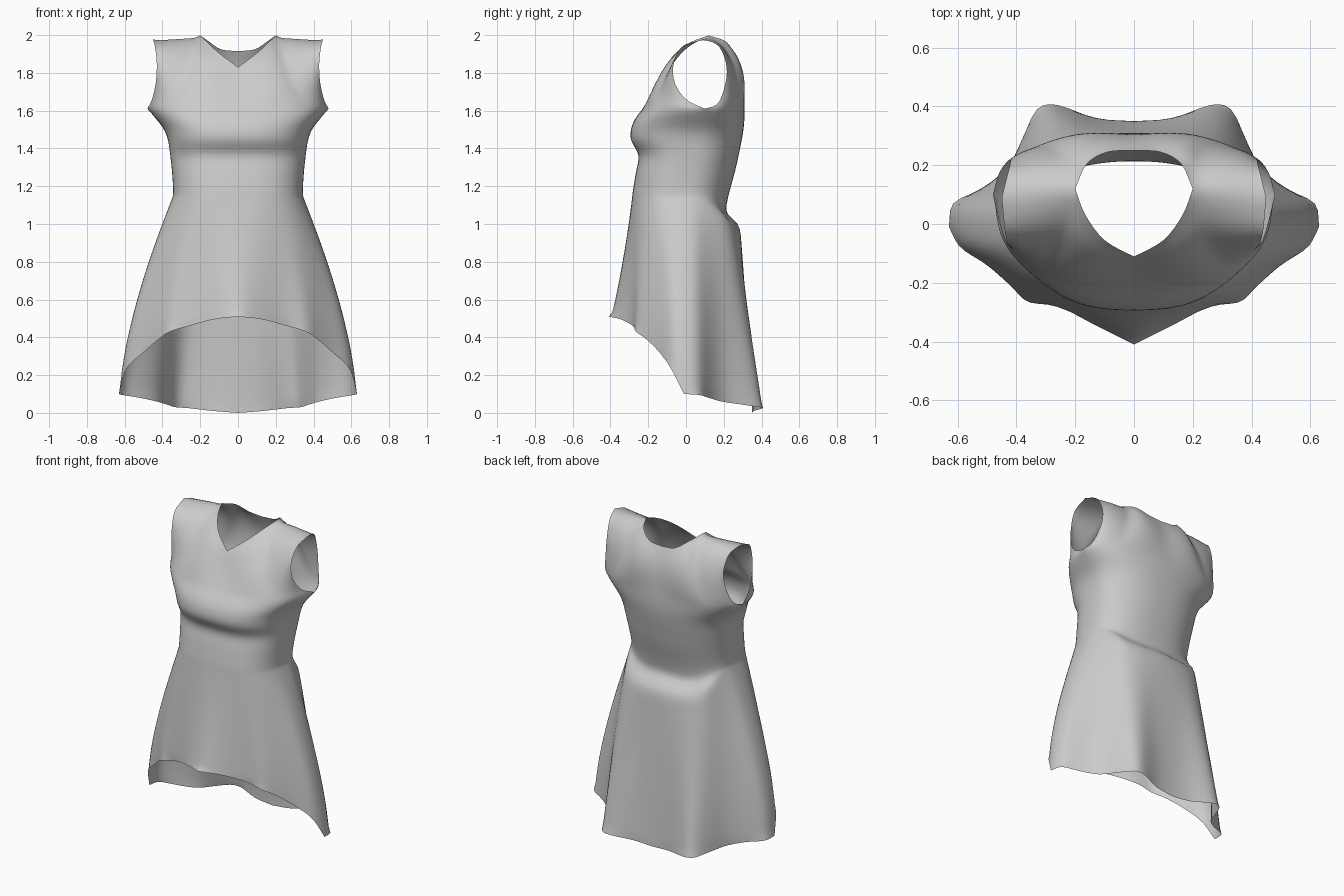
import bpy, bmesh, math
from mathutils import Vector

if "Cube" in bpy.data.objects:
    bpy.data.objects.remove(bpy.data.objects["Cube"])

N = 24            # columns per quarter (front half / back half)


def spline(pts, t):
    """Catmull-Rom through pts, t in 0..1"""
    pts = [Vector(p) for p in pts]
    n = len(pts) - 1
    f = min(max(t, 0), 1) * n
    i = min(int(f), n - 1)
    f -= i
    b, c = pts[i], pts[i + 1]
    a = pts[i - 1] if i > 0 else b * 2 - c
    d = pts[i + 2] if i + 2 <= n else c * 2 - b
    return 0.5 * (2 * b + (c - a) * f + (2 * a - 5 * b + 4 * c - d) * f * f
                  + (3 * b - a - 3 * c + d) * f ** 3)


def smooth(a, b, x):
    x = min(max((x - a) / (b - a), 0), 1)
    return x * x * (3 - 2 * x)


# torso sections: z, half width, front y, back y, side seam y
TORSO = [(1.61, .48, -.23, .31, .10), (1.55, .43, -.275, .31, .09),
         (1.50, .39, -.293, .305, .07), (1.44, .37, -.293, .295, .05),
         (1.37, .36, -.25, .28, .04), (1.28, .35, -.265, .26, .02),
         (1.15, .345, -.285, .225, .0), (1.02, .37, -.29, .20, .0)]


def torso(z, u):
    """point on the torso; u: 0 front centre, 1 side seam, 2 back centre"""
    k = 0
    while k < len(TORSO) - 2 and z < TORSO[k + 1][0]:
        k += 1
    f = (TORSO[k][0] - z) / (TORSO[k][0] - TORSO[k + 1][0])

    def val(c):
        col = [(r[c], 0, 0) for r in TORSO]
        return spline(col, (k + f) / (len(TORSO) - 1)).x
    w, yf, yb, yc = (val(c) for c in (1, 2, 3, 4))
    a = u * math.pi / 2
    e = 2 / (2.6 if u < 1 else 2.3)
    x = w * abs(math.sin(a)) ** e if 1e-6 < u < 2 - 1e-6 else 0
    d = abs(math.cos(a)) ** e if abs(u - 1) > 1e-6 else 0
    return Vector((x, yc + ((yf - yc) if u < 1 else (yb - yc)) * d, z))


# high-low hem with folds
HEM_FRONT = [(0, -.41, .51), (.13, -.345, .495), (.26, -.28, .46), (.36, -.265, .43),
             (.42, -.21, .39), (.50, -.14, .32), (.59, -.08, .235), (.63, -.01, .10)]
HEM_BACK = [(.63, -.01, .10), (.615, .07, .095), (.52, .12, .08), (.43, .19, .06),
            (.38, .29, .045), (.33, .39, .03), (.26, .405, .025), (.13, .36, .01), (0, .35, 0)]


def hem(u):
    if u < 0 or u > 2:
        p = hem(-u if u < 0 else 4 - u)
        return Vector((-p.x, p.y, p.z))
    return spline(HEM_FRONT, u) if u <= 1 else spline(HEM_BACK, u - 1)


def soft_hem(u):
    """hem with its folds evened out, for the upper skirt"""
    return sum((hem(u + k * .06) for k in range(-3, 4)), Vector()) / 7


# neckline, shoulder seam and armhole edges
UNDERARM, NECK, TIP = (.48, .10, 1.61), (.20, .12, 1.998), (.45, .09, 1.977)
NECK_FRONT = [(0, -.112, 1.83), (.10, -.055, 1.905), (.165, .03, 1.965), NECK]
NECK_BACK = [(0, .25, 1.915), (.09, .245, 1.925), (.16, .205, 1.97), NECK]
SHOULDER = [NECK, (.32, .11, 1.988), TIP]
ARM_FRONT = [UNDERARM, (.455, .0, 1.66), (.435, -.06, 1.75), (.43, -.065, 1.85),
             (.44, -.02, 1.94), TIP]
ARM_BACK = [UNDERARM, (.46, .17, 1.64), (.43, .21, 1.75), (.42, .212, 1.85),
            (.43, .17, 1.945), TIP]
CENTRE_FRONT = [(0, -.23, 1.61), (0, -.165, 1.71), (0, -.112, 1.83)]
CENTRE_BACK = [(0, .31, 1.61), (0, .295, 1.78), (0, .25, 1.915)]

bm = bmesh.new()


def add_grid(rows):
    vs = [[bm.verts.new(p) for p in r] for r in rows]
    for r0, r1 in zip(vs, vs[1:]):
        for i in range(len(r0) - 1):
            bm.faces.new((r0[i], r0[i + 1], r1[i + 1], r1[i]))


def yoke(neck, arm, centre, back):
    """Coons patch from chest line to neckline and shoulder"""
    def bottom(s):
        return torso(1.61, 2 - s if back else s)

    def top(s):
        return spline(neck, s * 2) if s <= .5 else spline(SHOULDER, s * 2 - 1)
    b0, b1, t0, t1 = bottom(0), bottom(1), top(0), top(1)
    rows = []
    for j in range(19):
        t = j / 18
        row = []
        for i in range(N + 1):
            s = i / N
            p = bottom(s) * (1 - t) + top(s) * t
            p += spline(centre, t) * (1 - s) + spline(arm, t) * s
            p -= (b0 * (1 - s) + b1 * s) * (1 - t) + (t0 * (1 - s) + t1 * s) * t
            row.append(p)
        rows.append(row)
    add_grid(rows)


yoke(NECK_FRONT, ARM_FRONT, CENTRE_FRONT, False)
yoke(NECK_BACK, ARM_BACK, CENTRE_BACK, True)

# bodice
us = [i / N for i in range(2 * N + 1)]
rows = [[torso(1.61 + (1.15 - .10 * smooth(1.1, 1.8, u) - 1.61) * j / 24, u) for u in us]
        for j in range(25)]
waist = rows[-1]

# skirt, with the gathered ledge at the back waist
for j in range(31):
    f = j / 30
    row = []
    for u, w in zip(us, waist):
        a = u * math.pi / 2
        lip = smooth(1.15, 1.6, u)
        start = w + Vector((.04 * math.sin(a), -.08 * math.cos(a), -.04)) * lip
        start.z += .006 * math.sin(u * 26) * lip - .004
        h = soft_hem(u).lerp(hem(u), f)
        g = 1 - (1 - f) ** (1 + .6 * math.sin(a) ** 2)
        p = start.lerp(h, g)
        p.z = start.z + (hem(u).z - start.z) * f
        row.append(p)
    if j == 0:
        rows.append([p.lerp(q, .5) for p, q in zip(waist, row)])
    rows.append(row)
add_grid(rows)
bmesh.ops.remove_doubles(bm, verts=bm.verts, dist=.0004)

# mirrored other half, then relax the cloth away from its open edges
for v in bm.verts:
    if abs(v.co.x) < .0005:
        v.co.x = 0
bmesh.ops.mirror(bm, geom=bm.verts[:] + bm.edges[:] + bm.faces[:], axis='X', merge_dist=.0004)
inner = [v for v in bm.verts if not v.is_boundary]
for _ in range(5):
    bmesh.ops.smooth_vert(bm, verts=inner, factor=.5, use_axis_x=True,
                          use_axis_y=True, use_axis_z=True)
bmesh.ops.recalc_face_normals(bm, faces=bm.faces)

mesh = bpy.data.meshes.new("dress")
bm.to_mesh(mesh)
bm.free()
dress = bpy.data.objects.new("dress", mesh)
bpy.context.collection.objects.link(dress)
bpy.context.view_layer.objects.active = dress
dress.select_set(True)
bpy.ops.object.shade_smooth_by_angle(angle=math.radians(60))
